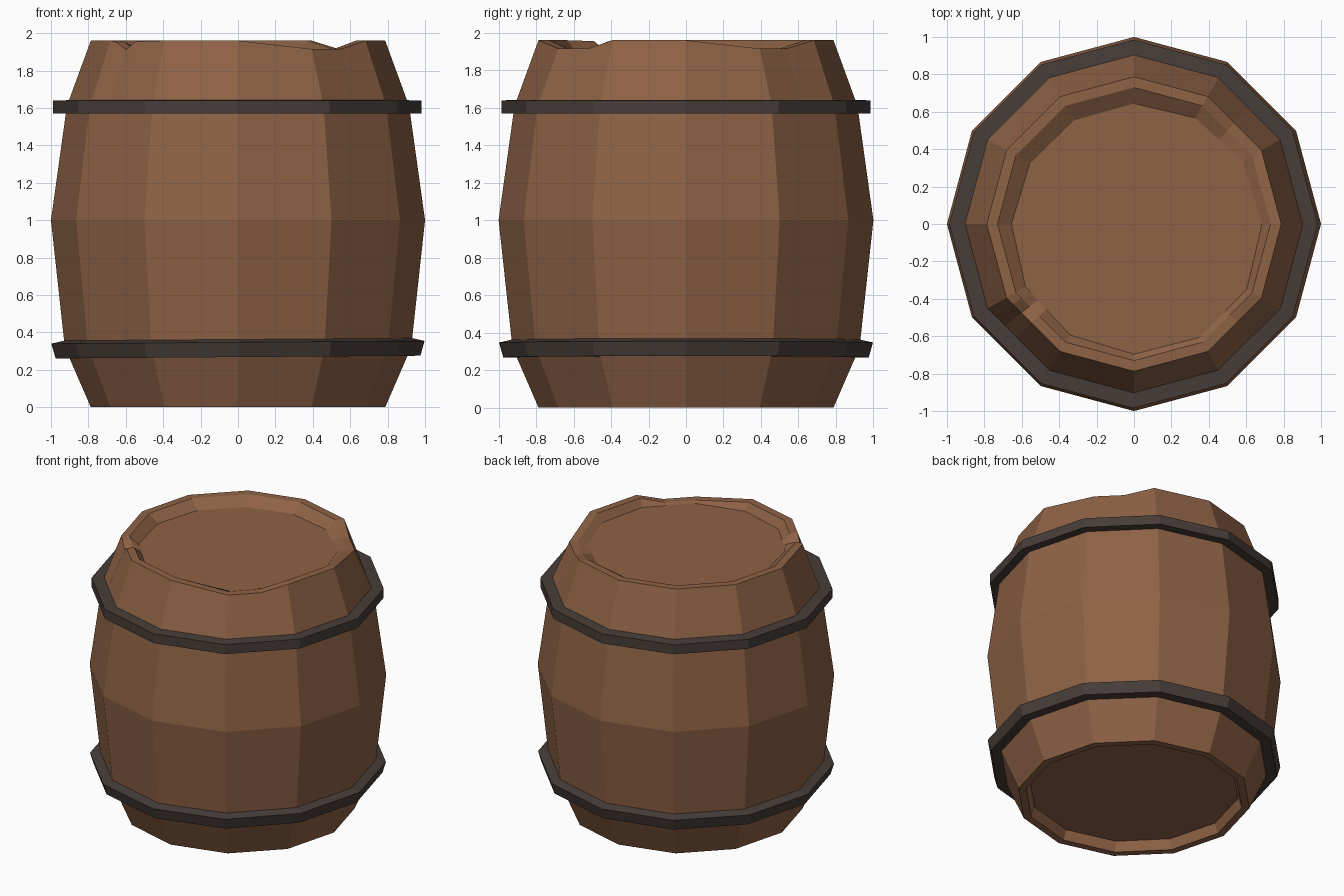
import bpy, bmesh, math

if "Cube" in bpy.data.objects:
    bpy.data.objects.remove(bpy.data.objects["Cube"])

SIDES = 12


def material(name, rgb):
    m = bpy.data.materials.new(name)
    m.diffuse_color = (*rgb, 1)
    m.use_nodes = True
    m.node_tree.nodes["Principled BSDF"].inputs["Base Color"].default_value = m.diffuse_color
    return m


wood = material("brown wood", (0.270, 0.122, 0.060))
iron = material("dark iron", (0.062, 0.047, 0.040))


def on_ring(r, side, t):
    """Point on a 12-sided ring, at fraction t along a side."""
    a, b = (2 * math.pi * k / SIDES for k in (side, side + 1))
    return (r * (math.cos(a) * (1 - t) + math.cos(b) * t),
            r * (math.sin(a) * (1 - t) + math.sin(b) * t))


def bridge(bm, lower, upper):
    n = len(lower)
    for i in range(n):
        j = (i + 1) % n
        bm.faces.new((lower[i], lower[j], upper[j], upper[i]))


def finish(bm, name, mat):
    bmesh.ops.recalc_face_normals(bm, faces=bm.faces)
    me = bpy.data.meshes.new(name)
    bm.to_mesh(me)
    bm.free()
    me.materials.append(mat)
    ob = bpy.data.objects.new(name, me)
    bpy.context.collection.objects.link(ob)
    return ob


# Barrel body: bulging shell with recessed ends and a chipped top rim
chips = {(1, 0): 1.915, (1, .5): 1.915,
         (7, .12): 1.95, (7, .28): 1.912, (7, .47): 1.955,
         (10, 0): 1.915, (10, .55): 1.915}
points = sorted({(s, 0) for s in range(SIDES)} | set(chips))
profile = [(0.71, 0.07), (0.735, 0), (0.787, 0), (0.926, 0.32), (1.0, 1.0),
           (0.915, 1.61), (0.787, 1.96), (0.73, 1.96), (0.67, 1.905)]
bm = bmesh.new()
rings = []
for k, (r, z) in enumerate(profile):
    ring = []
    for s, t in points:
        rr = r
        if k == len(profile) - 1:      # lid sits slightly off centre
            rr += 0.03 * math.cos(math.radians((s + t) * 30 + 60))
        zz = chips.get((s, t), z) if z == 1.96 else z
        ring.append(bm.verts.new((*on_ring(rr, s, t), zz)))
    rings.append(ring)
for a, b in zip(rings, rings[1:]):
    bridge(bm, a, b)
bm.faces.new(rings[0])     # bottom board
bm.faces.new(rings[-1])    # top board
finish(bm, "barrel_body", wood)


# Iron hoops
def hoop(name, section, z, tilt=0.0, shift=0.0):
    bm = bmesh.new()
    loops = [[bm.verts.new((*on_ring(r, s, 0), h)) for s in range(SIDES)]
             for r, h in section]
    for a, b in zip(loops, loops[1:] + loops[:1]):
        bridge(bm, a, b)
    ob = finish(bm, name, iron)
    ob.location = (shift, 0, z)
    ob.rotation_euler.y = tilt
    return ob


hoop("upper_hoop", [(0.89, -0.036), (0.985, -0.036), (0.985, 0.034), (0.89, 0.037)],
     1.605, shift=-0.003)
hoop("lower_hoop", [(0.88, -0.042), (0.975, -0.042), (0.998, 0.037), (0.91, 0.057)],
     0.31, tilt=-0.0075)
